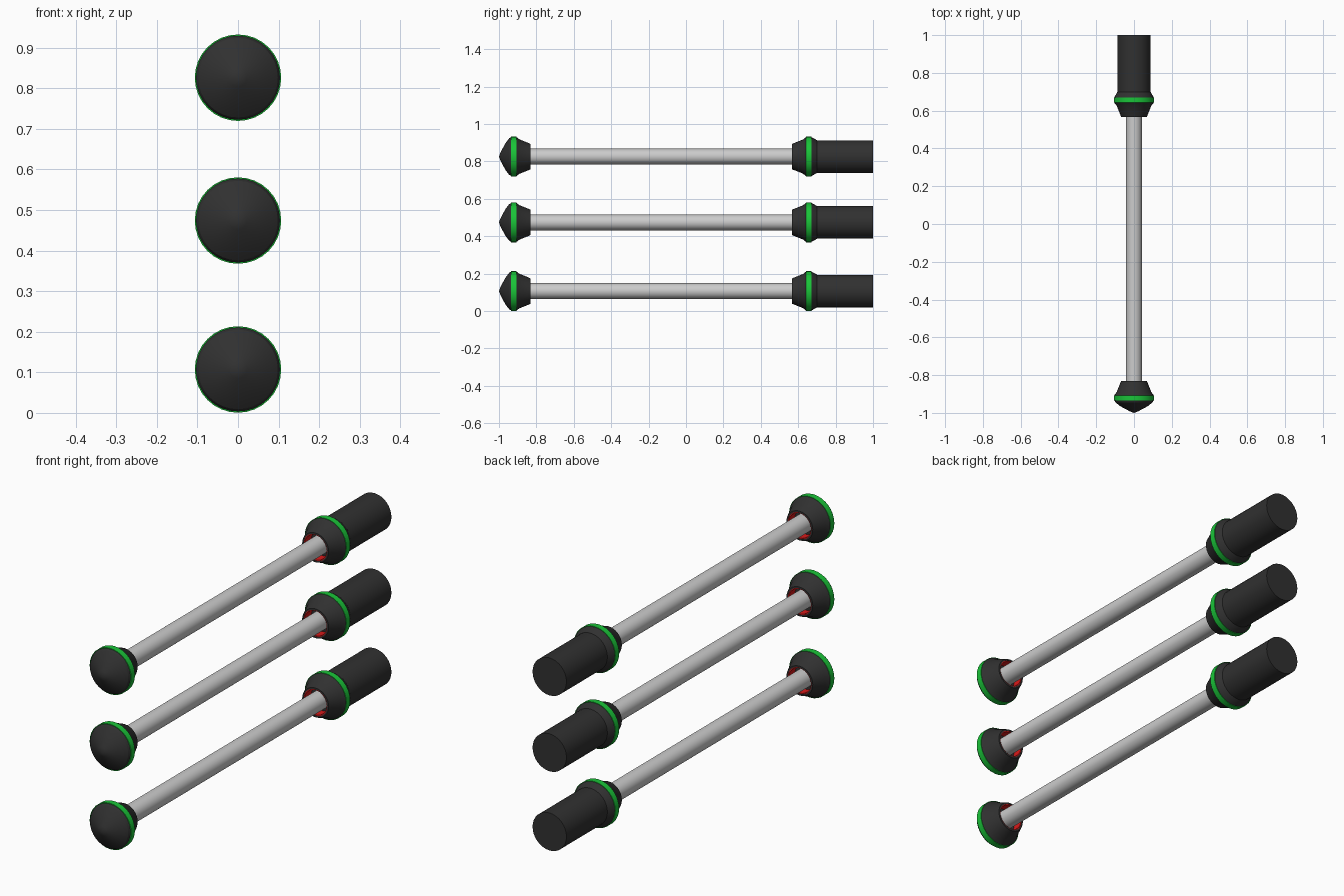
import bpy, bmesh, math

if "Cube" in bpy.data.objects:
    bpy.data.objects.remove(bpy.data.objects["Cube"])


def material(name, color):
    m = bpy.data.materials.new(name)
    m.diffuse_color = (*color, 1)
    m.use_nodes = True
    m.node_tree.nodes["Principled BSDF"].inputs["Base Color"].default_value = m.diffuse_color
    return m


BLACK = material("black_rubber", (0.03, 0.03, 0.03))
GREEN = material("green_band", (0.01, 0.55, 0.04))
RED = material("red_lining", (0.7, 0.01, 0.01))
SIDES = 32


def lathe(name, profile, z, mat=None):
    """Revolve (y, radius) points about a horizontal axis at height z."""
    bm = bmesh.new()
    verts = [bm.verts.new((r, y, 0)) for y, r in profile]
    edges = [bm.edges.new(p) for p in zip(verts, verts[1:])]
    bmesh.ops.spin(bm, geom=verts + edges, cent=(0, 0, 0), axis=(0, 1, 0),
                   angle=math.tau, steps=SIDES)
    bmesh.ops.remove_doubles(bm, verts=bm.verts, dist=1e-4)
    bmesh.ops.recalc_face_normals(bm, faces=bm.faces)
    mesh = bpy.data.meshes.new(name)
    bm.to_mesh(mesh)
    bm.free()
    obj = bpy.data.objects.new(name, mesh)
    obj.location.z = z
    bpy.context.collection.objects.link(obj)
    if mat:
        mesh.materials.append(mat)
    bpy.context.view_layer.objects.active = obj
    bpy.ops.object.select_all(action='DESELECT')
    obj.select_set(True)
    bpy.ops.object.shade_smooth_by_angle(angle=math.radians(20))
    return obj


def band(name, y, z):
    lathe(name, [(y - .014, .100), (y - .014, .1065), (y + .014, .1065),
                 (y + .014, .100), (y - .014, .100)], z, GREEN)


def lining(name, y0, y1, z):
    # thin red sleeve inside the socket mouth
    lathe(name, [(y0, .061), (y1, .061), (y1, .057), (y0, .057), (y0, .061)], z, RED)


for i, z in enumerate((0.107, 0.474, 0.826), 1):
    # shaft
    lathe(f"shaft_{i}", [(-.875, 0), (-.875, .042), (.615, .042), (.615, 0)], z)
    # domed front knob with an open socket at its back
    lathe(f"front_knob_{i}", [(-1, 0), (-.992, .022), (-.965, .072), (-.945, .098),
                              (-.932, .105), (-.908, .105), (-.89, .092),
                              (-.845, .074), (-.832, .068), (-.832, .061),
                              (-.88, .061), (-.88, 0)], z, BLACK)
    band(f"front_band_{i}", -.921, z)
    lining(f"front_lining_{i}", -.878, -.834, z)
    # rear collar and grip in one turned piece
    lathe(f"rear_grip_{i}", [(.62, 0), (.62, .061), (.567, .061), (.567, .068),
                             (.58, .073), (.625, .091), (.643, .105), (.668, .105),
                             (.695, .091), (.70, .087), (1, .087), (1, 0)], z, BLACK)
    band(f"rear_band_{i}", .656, z)
    lining(f"rear_lining_{i}", .569, .618, z)
